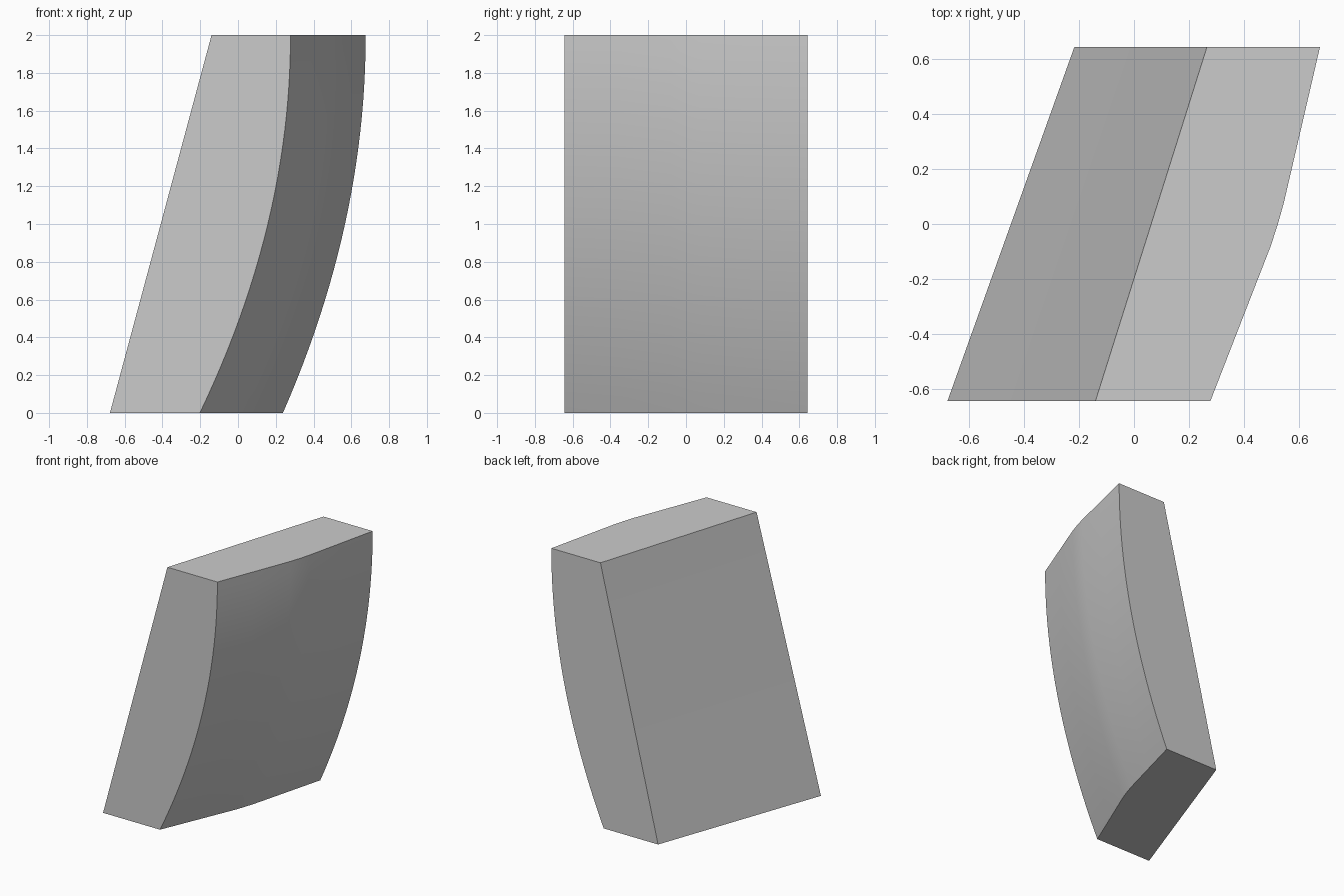
import bpy, bmesh, math

if "Cube" in bpy.data.objects:
    bpy.data.objects.remove(bpy.data.objects["Cube"])

H, D = 2.0, 0.643          # height, half depth
STEPS = 24                 # rows up the curved face
# depth position and bulge of the gently creased curved face
SECTION = [(-D, 0.0), (-0.36, 0.0225), (-0.08, 0.045), (0.0, 0.046),
           (0.075, 0.044), (0.36, 0.022), (D, 0.0)]


def lerp(a, b, t):
    return a + (b - a) * t


bm = bmesh.new()
rows = []
for i in range(STEPS + 1):
    u = i / STEPS
    bow = (1 - u) ** 2
    row = []
    # curved outer face
    for y, bulge in SECTION:
        t = (y + D) / (2 * D)
        x = lerp(0.278 - 0.48 * bow, 0.676 - 0.438 * bow, t) + bulge
        row.append(bm.verts.new((x, y, u * H)))
    # flat slanted inner face
    row.append(bm.verts.new((lerp(-0.217, 0.265, u), D, u * H)))
    row.append(bm.verts.new((lerp(-0.678, -0.14, u), -D, u * H)))
    rows.append(row)

# skin the rows and cap both ends
n = len(rows[0])
for a, b in zip(rows, rows[1:]):
    for j in range(n):
        k = (j + 1) % n
        bm.faces.new((a[j], a[k], b[k], b[j]))
bm.faces.new(rows[0][::-1])
bm.faces.new(rows[-1])
bmesh.ops.recalc_face_normals(bm, faces=bm.faces)

mesh = bpy.data.meshes.new("curved_block")
bm.to_mesh(mesh)
bm.free()
block = bpy.data.objects.new("curved_block", mesh)
bpy.context.collection.objects.link(block)

# smooth curved face, sharp block edges
bpy.context.view_layer.objects.active = block
block.select_set(True)
bpy.ops.object.shade_smooth_by_angle(angle=math.radians(30))
